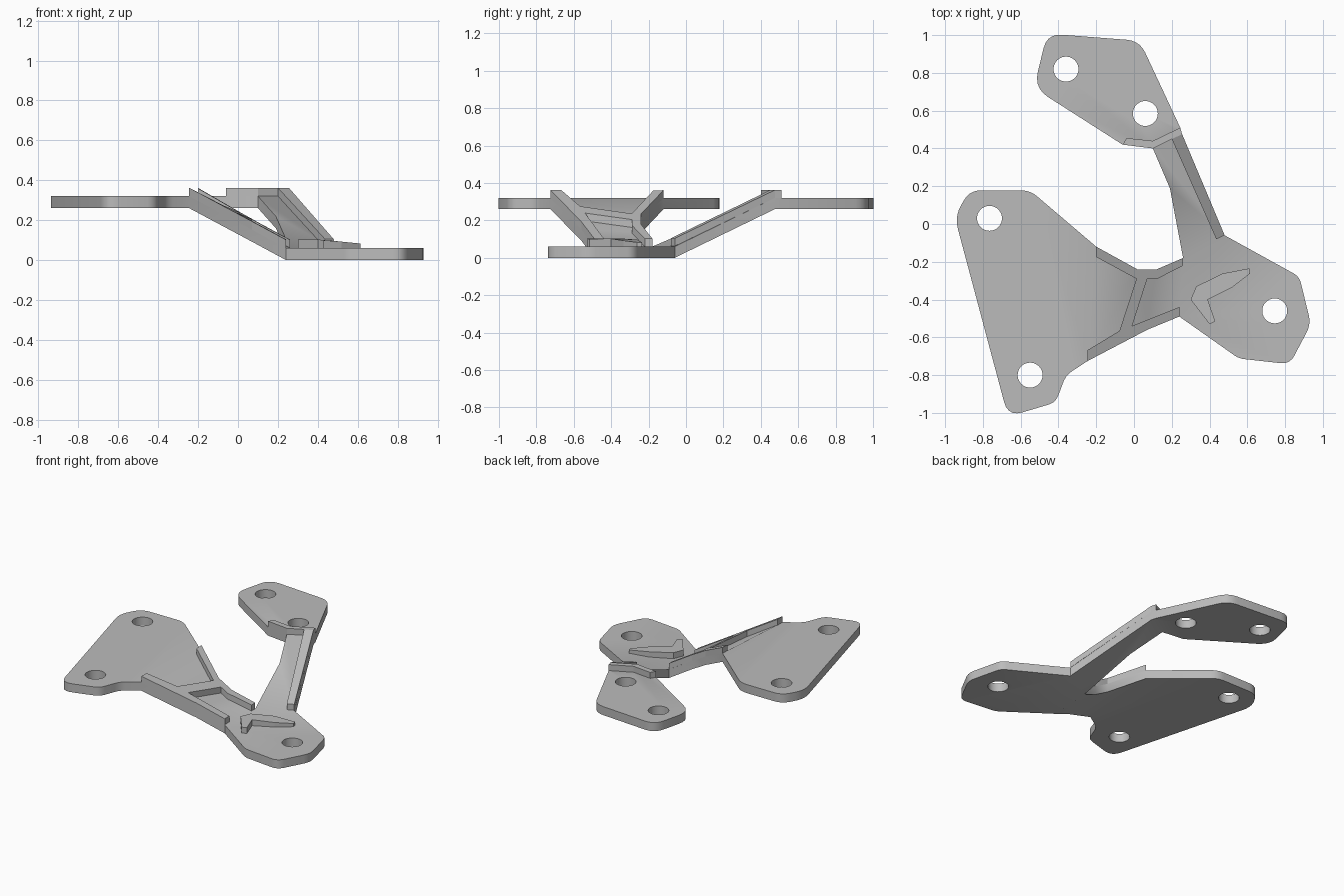
import bpy
import bmesh
from mathutils import Vector

default_cube = bpy.data.objects.get("Cube")
if default_cube:
    bpy.data.objects.remove(default_cube, do_unlink=True)

PLATE = 0.06      # thickness of the sheet
RAISED = 0.26     # underside height of the two raised plates
RIB = 0.042       # height of the stiffening ribs

grey = bpy.data.materials.new("plain grey")
grey.use_nodes = True
grey_colour = (0.5, 0.5, 0.5, 1)
grey.diffuse_color = grey_colour
grey.node_tree.nodes["Principled BSDF"].inputs["Base Color"].default_value = grey_colour


# Height rules for the flat plates and the two sloping arms
def clamp(value):
    return max(0.0, min(1.0, value))


def ground(x, y):
    return 0.0


def raised(x, y):
    return RAISED


def side_slope(x, y):
    return RAISED * clamp((0.274 - x + 0.07 * y) / 0.467)


def back_slope(x, y):
    return RAISED * clamp((y - 0.5 * x + 0.305) / 0.655)


def rounded(corners, steps=5):
    """Round each corner that carries a third value, its cut-back length."""
    path = []
    count = len(corners)
    for i, corner in enumerate(corners):
        here = Vector(corner[:2])
        if len(corner) == 2:
            path.append(tuple(corner))
            continue
        before = Vector(corners[i - 1][:2])
        after = Vector(corners[(i + 1) % count][:2])
        start = here + (before - here).normalized() * corner[2]
        end = here + (after - here).normalized() * corner[2]
        for k in range(steps + 1):
            t = k / steps
            path.append(tuple(start.lerp(here, t).lerp(here.lerp(end, t), t)))
    return path


def finish(name, bm):
    bmesh.ops.recalc_face_normals(bm, faces=bm.faces)
    mesh = bpy.data.meshes.new(name)
    bm.to_mesh(mesh)
    bm.free()
    mesh.materials.append(grey)
    obj = bpy.data.objects.new(name, mesh)
    bpy.context.collection.objects.link(obj)
    return obj


def slab(name, pieces, lift, thickness):
    """Thicken adjoining outlines, each following its own height rule."""
    bm = bmesh.new()
    pairs = {}
    edges = set()
    for outline, height in pieces:
        for x, y in outline:
            if (x, y) not in pairs:
                z = height(x, y) + lift
                pairs[x, y] = (bm.verts.new((x, y, z)),
                               bm.verts.new((x, y, z + thickness)))
        bm.faces.new([pairs[p][1] for p in outline])
        bm.faces.new([pairs[p][0] for p in reversed(outline)])
        edges.update(zip(outline, outline[1:] + outline[:1]))
    # walls only where an edge is not shared by two pieces
    for a, b in sorted(edges):
        if (b, a) not in edges:
            bm.faces.new((pairs[a][0], pairs[b][0], pairs[b][1], pairs[a][1]))
    return finish(name, bm)


def smooth(obj):
    bpy.ops.object.select_all(action='DESELECT')
    obj.select_set(True)
    bpy.context.view_layer.objects.active = obj
    bpy.ops.object.shade_smooth_by_angle()


# Creases shared between plates, arms and ribs
side_top_back, side_top_front = (-0.2, -0.12), (-0.245, -0.725)
side_low_front, fork = (0.24, -0.49), (0.26, -0.18)
back_top_in, back_top_out = (0.1, 0.4), (0.255, 0.475)
back_low_out = (0.48, -0.06)
side_front_mid = (0.07, -0.56)
side_back_mids = [(0.12, -0.24), (0.018, -0.24)]

# Body: three plates joined by two sloping arms
low_plate = rounded([side_low_front, (0.555, -0.712, 0.03), (0.825, -0.742, 0.05),
                     (0.937, -0.53, 0.05), (0.875, -0.278, 0.035),
                     back_low_out, fork])
side_plate = rounded([side_top_back, (-0.55, 0.178, 0.05), (-0.87, 0.178, 0.06),
                      (-0.95, 0.04, 0.07), (-0.667, -1.02, 0.08),
                      (-0.415, -0.945, 0.04), (-0.36, -0.8, 0.04),
                      side_top_front])
back_plate = rounded([back_top_out, (0.245, 0.51), (0.03, 0.97, 0.07),
                      (-0.46, 1.008, 0.08), (-0.53, 0.72, 0.09),
                      (-0.06, 0.42), back_top_in])
side_arm = [side_top_back, side_top_front, side_front_mid,
            side_low_front, fork] + side_back_mids
back_arm = [back_top_in, (0.19, 0.19), fork, back_low_out, back_top_out]
body = slab("bracket_body", [(low_plate, ground), (side_plate, raised),
                             (back_plate, raised), (side_arm, side_slope),
                             (back_arm, back_slope)], 0, PLATE)

# Bolt holes
bm = bmesh.new()
for x, y in [(0.745, -0.46), (-0.765, 0.03), (-0.55, -0.8), (-0.36, 0.82), (0.06, 0.585)]:
    made = bmesh.ops.create_cone(bm, cap_ends=True, segments=40,
                                 radius1=0.066, radius2=0.066, depth=1)
    bmesh.ops.translate(bm, verts=made["verts"], vec=(x, y, 0.2))
cutter = finish("hole_cutter", bm)
cutter.hide_render = True
cut = body.modifiers.new("holes", 'BOOLEAN')
cut.operation = 'DIFFERENCE'
cut.solver = 'EXACT'
cut.object = cutter
bpy.context.view_layer.objects.active = body
bpy.ops.object.modifier_apply(modifier=cut.name)
bpy.data.objects.remove(cutter, do_unlink=True)
smooth(body)

# Side arm ribs: two edges joined by a crossbar
side_ribs = [side_top_back, (-0.2, -0.175), (0.013, -0.29), (-0.077, -0.566),
             (-0.245, -0.667), side_top_front, side_front_mid, side_low_front,
             (0.24, -0.44), (-0.01, -0.54), (0.07, -0.29), (0.124, -0.29),
             (0.26, -0.22), fork] + side_back_mids
slab("side_arm_ribs", [(side_ribs, side_slope)], PLATE, RIB)

# Back arm rib: across the top of the arm, then down its outer edge
rib_bend = (0.2, 0.45)
across = [(-0.06, 0.42), back_top_in, rib_bend, back_top_out,
          (0.245, 0.51), (0.1, 0.44), (-0.04, 0.455)]
down = [rib_bend, (0.436, -0.08), back_low_out, back_top_out]
slab("back_arm_rib", [(across, raised), (down, back_slope)], PLATE, RIB)

# Raised chevron with sloping sides, falling away along its long leg
chevron = [(0.3, -0.4), (0.4, -0.53), (0.43, -0.515), (0.39, -0.4), (0.52, -0.335),
           (0.615, -0.262), (0.61, -0.235), (0.47, -0.262), (0.33, -0.33)]
bm = bmesh.new()
top = bm.faces.new([bm.verts.new((x, y, PLATE)) for x, y in chevron])
bmesh.ops.inset_region(bm, faces=[top], thickness=0.009, use_boundary=True)
for vert in top.verts:
    vert.co.z += RIB - 0.1 * max(0, vert.co.x - 0.42)
finish("chevron", bm)
